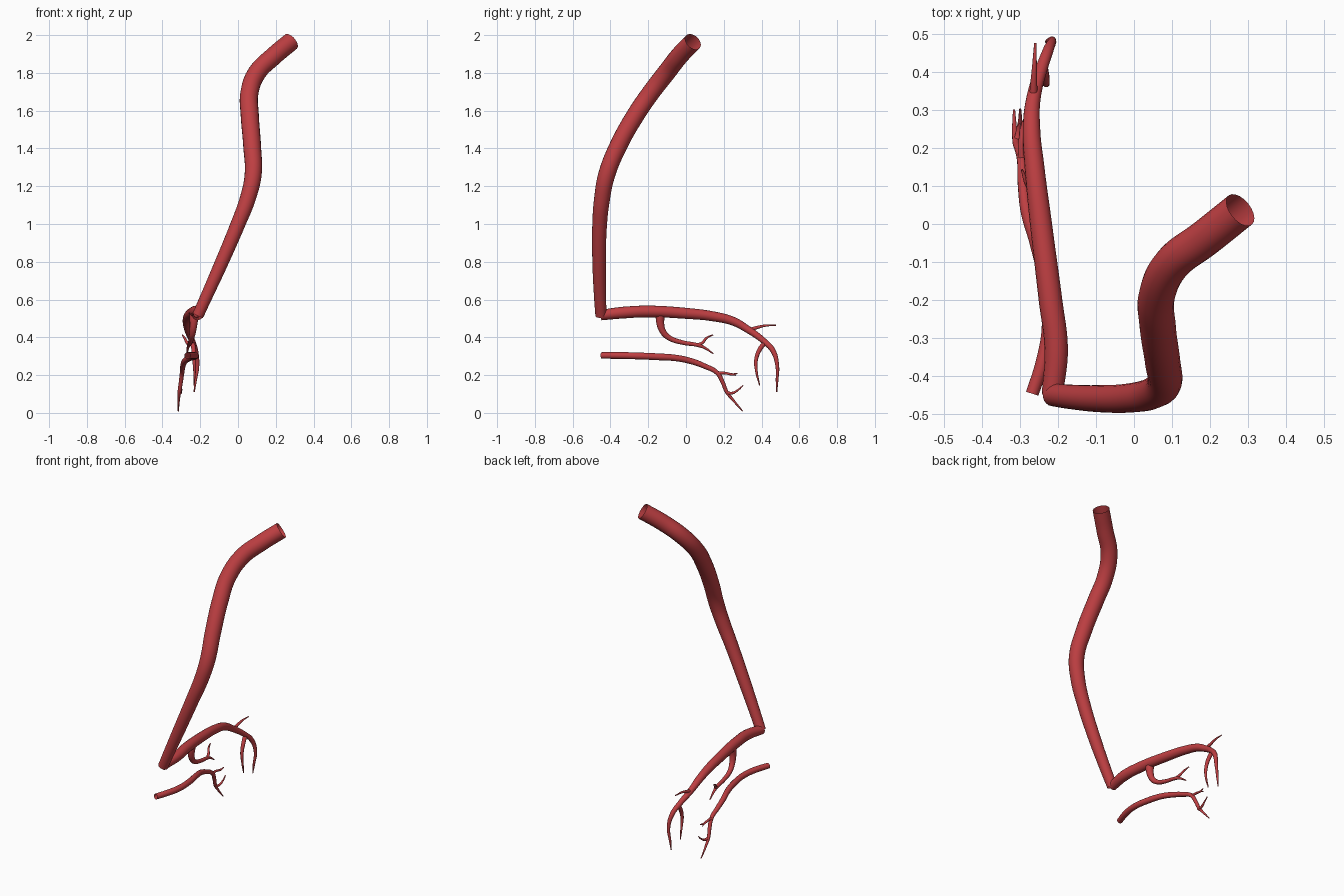
import bpy
import math

red = bpy.data.materials.new("artery red")
red.diffuse_color = (0.52, 0.05, 0.055, 1)


def vessel(name, points, sides=4):
    """Open tapered tube through (x, y, z, radius) points."""
    curve = bpy.data.curves.new(name, 'CURVE')
    curve.dimensions = '3D'
    curve.bevel_depth = 1.0
    curve.bevel_resolution = sides
    curve.resolution_u = 8
    curve.use_fill_caps = False
    spline = curve.splines.new('BEZIER')
    spline.bezier_points.add(len(points) - 1)
    for bp, (x, y, z, r) in zip(spline.bezier_points, points):
        bp.co = (x, y, z)
        bp.radius = r
        bp.handle_left_type = bp.handle_right_type = 'AUTO'
    curve.materials.append(red)
    obj = bpy.data.objects.new(name, curve)
    bpy.context.collection.objects.link(obj)
    bpy.ops.object.select_all(action='DESELECT')
    obj.select_set(True)
    bpy.context.view_layer.objects.active = obj
    bpy.ops.object.convert(target='MESH')
    bpy.ops.object.shade_smooth_by_angle(angle=math.radians(50))
    return obj


# Large trunk vessel
vessel("trunk", [
    (0.28, 0.037, 1.965, 0.049), (0.19, -0.035, 1.89, 0.049),
    (0.10, -0.105, 1.80, 0.049), (0.06, -0.19, 1.69, 0.048),
    (0.062, -0.265, 1.58, 0.048), (0.075, -0.36, 1.41, 0.047),
    (0.08, -0.42, 1.26, 0.045), (0.05, -0.445, 1.13, 0.042),
    (0.0, -0.457, 1.0, 0.039), (-0.085, -0.46, 0.8, 0.036),
    (-0.17, -0.455, 0.61, 0.032), (-0.213, -0.45, 0.515, 0.03)], 8)

# Upper branch, bending down at its far end
vessel("upper_branch", [
    (-0.215, -0.45, 0.518, 0.028), (-0.205, -0.33, 0.531, 0.031),
    (-0.22, -0.2, 0.537, 0.031), (-0.245, 0.0, 0.527, 0.029),
    (-0.262, 0.15, 0.51, 0.026), (-0.27, 0.25, 0.485, 0.023),
    (-0.265, 0.33, 0.44, 0.019), (-0.243, 0.41, 0.382, 0.016),
    (-0.225, 0.46, 0.33, 0.014), (-0.215, 0.483, 0.25, 0.010),
    (-0.225, 0.482, 0.17, 0.007), (-0.232, 0.48, 0.11, 0.003)], 6)
vessel("upper_branch_twig", [
    (-0.265, 0.325, 0.435, 0.012), (-0.264, 0.37, 0.45, 0.009),
    (-0.262, 0.42, 0.462, 0.006), (-0.26, 0.477, 0.464, 0.003)])
vessel("upper_branch_fork", [
    (-0.242, 0.425, 0.38, 0.013), (-0.235, 0.39, 0.335, 0.012),
    (-0.232, 0.371, 0.28, 0.010), (-0.23, 0.373, 0.22, 0.007),
    (-0.233, 0.39, 0.145, 0.003)])

# Middle branch hanging from the upper one
vessel("middle_branch", [
    (-0.232, -0.135, 0.53, 0.027), (-0.235, -0.136, 0.475, 0.021),
    (-0.24, -0.12, 0.427, 0.017), (-0.247, -0.085, 0.395, 0.014),
    (-0.253, -0.02, 0.373, 0.012), (-0.26, 0.065, 0.358, 0.010),
    (-0.265, 0.10, 0.344, 0.007), (-0.27, 0.145, 0.313, 0.003)])
vessel("middle_branch_twig", [
    (-0.259, 0.06, 0.358, 0.009), (-0.27, 0.088, 0.372, 0.008),
    (-0.283, 0.108, 0.396, 0.006), (-0.295, 0.143, 0.413, 0.003)])

# Lower separate vessel
vessel("lower_branch", [
    (-0.268, -0.447, 0.304, 0.017), (-0.24, -0.36, 0.304, 0.018),
    (-0.225, -0.27, 0.302, 0.018), (-0.235, -0.15, 0.297, 0.018),
    (-0.258, -0.05, 0.29, 0.017), (-0.282, 0.03, 0.273, 0.016),
    (-0.292, 0.10, 0.247, 0.014), (-0.296, 0.165, 0.212, 0.012),
    (-0.303, 0.195, 0.16, 0.011), (-0.31, 0.215, 0.112, 0.010),
    (-0.314, 0.245, 0.073, 0.007), (-0.316, 0.30, 0.009, 0.003)])
vessel("lower_branch_twig", [
    (-0.296, 0.165, 0.21, 0.009), (-0.298, 0.205, 0.211, 0.007),
    (-0.295, 0.245, 0.204, 0.006), (-0.292, 0.272, 0.209, 0.003)])
vessel("lower_branch_twig_tip", [
    (-0.297, 0.225, 0.208, 0.005), (-0.299, 0.25, 0.203, 0.004),
    (-0.302, 0.265, 0.198, 0.002)])
vessel("lower_branch_fork", [
    (-0.31, 0.21, 0.108, 0.009), (-0.304, 0.245, 0.105, 0.007),
    (-0.30, 0.275, 0.121, 0.005), (-0.30, 0.302, 0.145, 0.003)])
